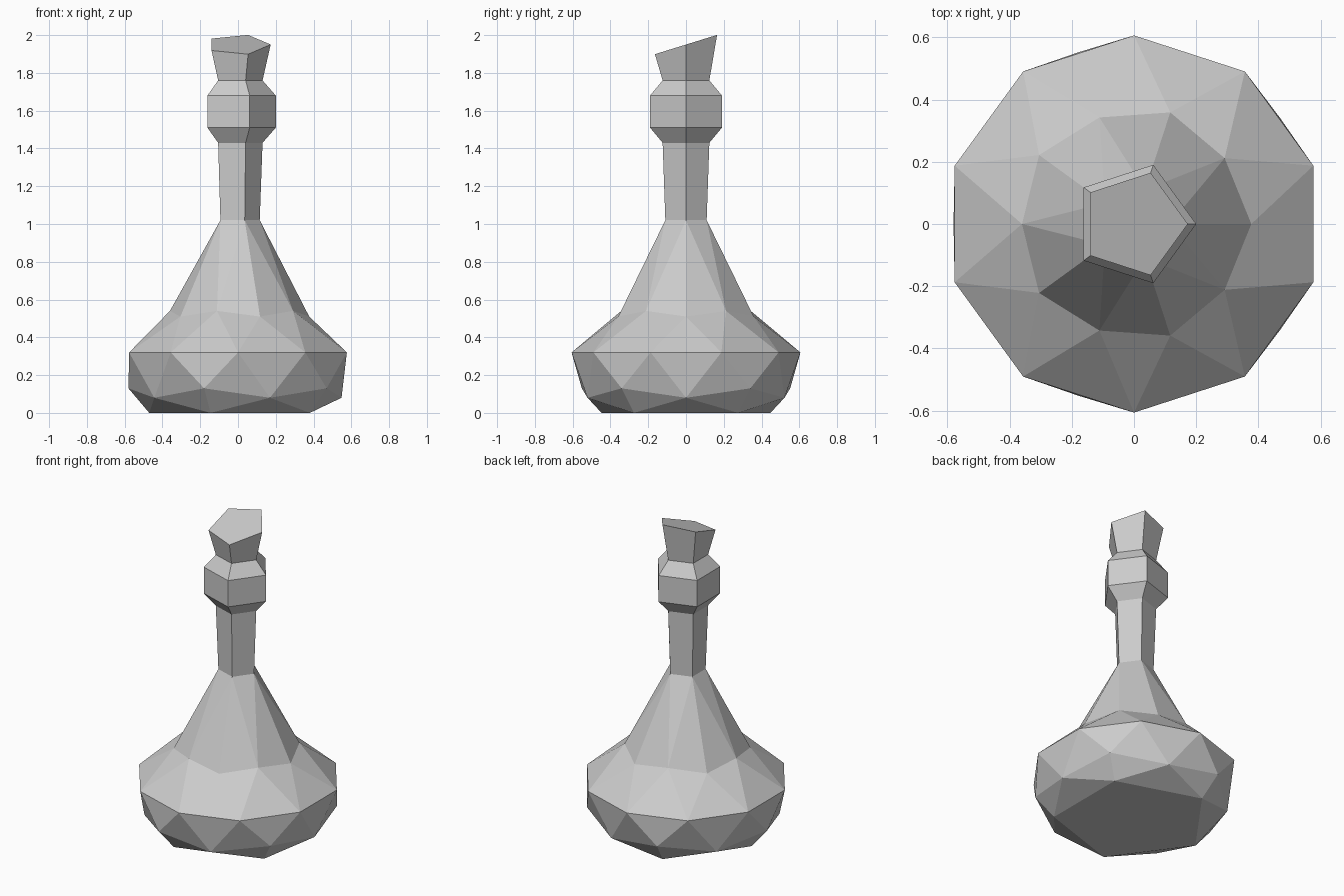
import bpy
import bmesh
from math import cos, sin, pi

if "Cube" in bpy.data.objects:
    bpy.data.objects.remove(bpy.data.objects["Cube"], do_unlink=True)

grey = bpy.data.materials.new("plain_grey")
grey.use_nodes = True
colour = (0.6, 0.6, 0.6, 1)
grey.diffuse_color = colour
grey.node_tree.nodes["Principled BSDF"].inputs["Base Color"].default_value = colour

STEP = pi / 5  # a tenth of a turn


def ring(bm, levels, count=5, start=0.0, slope=0.0):
    """Ring of vertices; (radius, height) levels repeat round it, start is in tenths of a turn."""
    verts = []
    for i in range(count):
        r, z = levels[i % len(levels)]
        a = (start + i * 10 / count) * STEP
        verts.append(bm.verts.new((r * cos(a), r * sin(a), z + slope * r * sin(a))))
    return verts


def bridge(bm, a, b):
    """Quads between two rings of equal count."""
    n = len(a)
    for i in range(n):
        j = (i + 1) % n
        bm.faces.new((a[i], a[j], b[j], b[i]))


def zigzag(bm, a, b):
    """Triangles between two ten-sided rings, b turned half a step ahead of a."""
    n = len(a)
    for i in range(n):
        j = (i + 1) % n
        bm.faces.new((a[i], a[j], b[i]))
        bm.faces.new((a[j], b[j], b[i]))


def fan(bm, five, ten, first):
    """Triangles from a pentagon to a ten-sided ring; five[0] lines up with ten[first]."""
    for k in range(5):
        m = first + 2 * k
        before, mid, after = (ten[(m + d) % 10] for d in (-1, 0, 1))
        bm.faces.new((five[k], before, mid))
        bm.faces.new((five[k], mid, after))
        bm.faces.new((five[k], after, five[(k + 1) % 5]))


def finish(bm, name):
    bmesh.ops.recalc_face_normals(bm, faces=bm.faces[:])
    mesh = bpy.data.meshes.new(name)
    bm.to_mesh(mesh)
    bm.free()
    mesh.materials.append(grey)
    obj = bpy.data.objects.new(name, mesh)
    bpy.context.collection.objects.link(obj)
    return obj


# Faceted bulb, shoulder and neck
bm = bmesh.new()
base = ring(bm, [(0.47, 0)], start=1)
lower = ring(bm, [(0.548, 0.08), (0.58, 0.13)], 10)
equator = ring(bm, [(0.606, 0.32)], 10, start=0.5)
shoulder = ring(bm, [(0.377, 0.51), (0.36, 0.54)], 10)
neck_low = ring(bm, [(0.115, 1.02)])
neck_top = ring(bm, [(0.13, 1.43)])
bm.faces.new(base)
fan(bm, base, lower, 1)
zigzag(bm, lower, equator)
zigzag(bm, equator, shoulder[1:] + shoulder[:1])
fan(bm, neck_low, shoulder, 0)
bridge(bm, neck_low, neck_top)

# Collar and stopper with slanted top, continuing the neck
prev = neck_top
for level in [(0.2, 1.51), (0.2, 1.68), (0.13, 1.76)]:
    nxt = ring(bm, [level])
    bridge(bm, prev, nxt)
    prev = nxt
rim = ring(bm, [(0.173, 1.95)], slope=0.31)
bridge(bm, prev, rim)
bm.faces.new(rim)
finish(bm, "flask")
